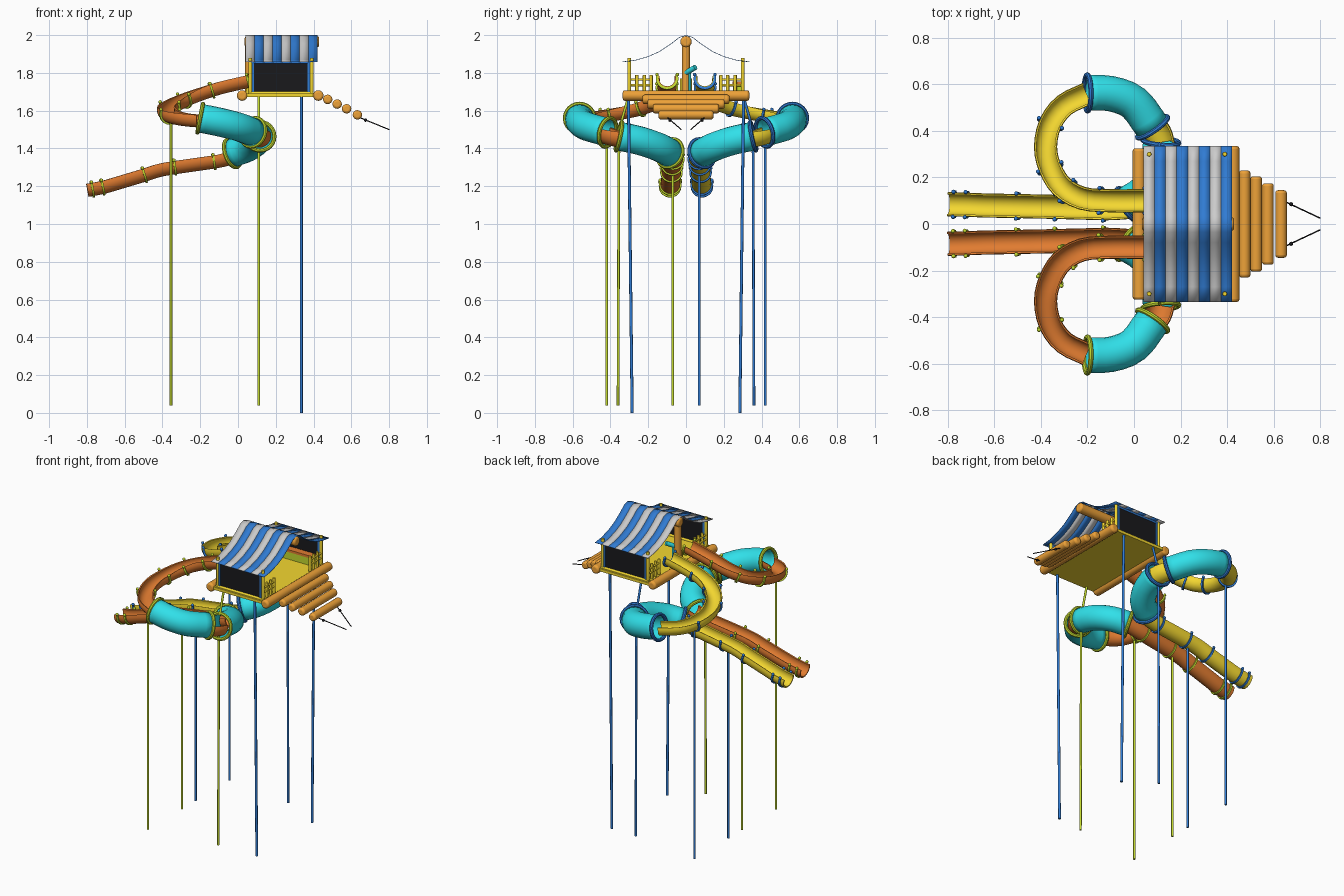
import bpy, bmesh, math
from mathutils import Vector as V

if "Cube" in bpy.data.objects:
    bpy.data.objects.remove(bpy.data.objects["Cube"])

COL = dict(orange=(.85, .36, .04), red=(.75, .2, .03), yellow=(.9, .68, .03), cyan=(.03, .75, .82),
           blue=(.03, .2, .65), lime=(.55, .7, .03), white=(.65, .65, .65), black=(.01, .01, .012))
MATS = {}


def finish(name, bm, color, smooth=True, solid=0, bevel=0):
    bmesh.ops.recalc_face_normals(bm, faces=bm.faces[:])
    me = bpy.data.meshes.new(name)
    bm.to_mesh(me)
    bm.free()
    ob = bpy.data.objects.new(name, me)
    bpy.context.collection.objects.link(ob)
    if color not in MATS:
        MATS[color] = bpy.data.materials.new(color)
        MATS[color].diffuse_color = (*COL[color], 1)
    me.materials.append(MATS[color])
    if solid:
        m = ob.modifiers.new("thickness", 'SOLIDIFY')
        m.thickness = solid
    if bevel:
        m = ob.modifiers.new("rounding", 'BEVEL')
        m.width, m.segments, m.limit_method = bevel, 3, 'ANGLE'
    if smooth:
        bpy.ops.object.select_all(action='DESELECT')
        bpy.context.view_layer.objects.active = ob
        ob.select_set(True)
        bpy.ops.object.shade_smooth_by_angle(angle=math.radians(40))
    return ob


def rod(name, p, q, r, color, n=12, bevel=0):
    p, q = V(p), V(q)
    bm = bmesh.new()
    bmesh.ops.create_cone(bm, cap_ends=True, segments=n, radius1=r, radius2=r, depth=(q - p).length)
    rot = (q - p).to_track_quat('Z', 'Y').to_matrix().to_4x4()
    rot.translation = (p + q) / 2
    bm.transform(rot)
    return finish(name, bm, color, bevel=bevel)


def box(name, lo, hi, color):
    bm = bmesh.new()
    bmesh.ops.create_cube(bm, size=1)
    for v in bm.verts:
        v.co = [a + (c + .5) * (b - a) for a, b, c in zip(lo, hi, v.co)]
    return finish(name, bm, color, smooth=False)


def ball(name, p, r, color):
    bm = bmesh.new()
    bmesh.ops.create_uvsphere(bm, u_segments=12, v_segments=8, radius=r)
    bmesh.ops.translate(bm, verts=bm.verts[:], vec=p)
    return finish(name, bm, color)


def spline(pts, k=3):
    # Catmull-Rom path through the points
    P = [V(p) for p in pts]
    P = [2 * P[0] - P[1]] + P + [2 * P[-1] - P[-2]]
    out = []
    for a, b, c, d in zip(P, P[1:], P[2:], P[3:]):
        for i in range(k):
            t = i / k
            out.append(.5 * (2 * b + (c - a) * t + (2 * a - 5 * b + 4 * c - d) * t * t
                             + (3 * b - a - 3 * c + d) * t ** 3))
    return out + [P[-2]]


def frame(path, i):
    t = (path[min(i + 1, len(path) - 1)] - path[max(i - 1, 0)]).normalized()
    side = t.cross(V((0, 0, 1))).normalized()
    return t, side, side.cross(t)


def sweep(name, path, prof, color, caps=True, solid=0):
    bm = bmesh.new()
    rows = []
    for i, p in enumerate(path):
        _, s, u = frame(path, i)
        rows.append([bm.verts.new(p + s * a + u * b) for a, b in prof])
    n = len(prof)
    for A, B in zip(rows, rows[1:]):
        for j in range(n):
            bm.faces.new((A[j], A[(j + 1) % n], B[(j + 1) % n], B[j]))
    if caps:
        bm.faces.new(rows[0])
        bm.faces.new(rows[-1])
    return finish(name, bm, color, solid=solid)


def arc(r, a0, a1, n):
    return [(r * math.cos(math.radians(a0 + (a1 - a0) * i / n)),
             r * math.sin(math.radians(a0 + (a1 - a0) * i / n))) for i in range(n + 1)]


def channel(r, th):
    return arc(r, -200, 20, 14) + arc(r - th, 20, -200, 14)


def ring(name, p, t, r, minor, color):
    bpy.ops.mesh.primitive_torus_add(major_segments=24, minor_segments=8, major_radius=r, minor_radius=minor)
    src = bpy.context.object
    bm = bmesh.new()
    bm.from_mesh(src.data)
    bpy.data.objects.remove(src)
    m = V(t).to_track_quat('Z', 'Y').to_matrix().to_4x4()
    m.translation = p
    bm.transform(m)
    finish(name, bm, color)


def clip(name, path, i, color):
    # U-shaped bracket with rim lugs around an open channel
    t, s, u = frame(path, i)
    sweep(name, [path[i] - t * .006, path[i] + t * .006], channel(.06, .013), color)
    for k in (-1, 1):
        ball(name + "_lug", path[i] + s * k * .054 + u * .022, .009, color)


# Water slides, one each side
UPPER = [(.05, .10, 1.77), (-.1, .10, 1.735), (-.22, .11, 1.695), (-.31, .16, 1.655), (-.36, .24, 1.625),
         (-.38, .33, 1.605), (-.36, .43, 1.585), (-.3, .51, 1.57), (-.2, .56, 1.56)]
TUBE1 = [(-.2, .563, 1.56), (-.1, .56, 1.54), (0, .52, 1.515), (.08, .415, 1.485)]
MID = [(.06, .44, 1.49), (.10, .39, 1.475), (.115, .34, 1.465)]
TUBE2 = [(.115, .355, 1.465), (.10, .24, 1.44), (.05, .14, 1.405), (-.03, .085, 1.375)]
LOWER = [(0, .075, 1.375), (-.1, .068, 1.35), (-.2, .07, 1.335), (-.4, .075, 1.305), (-.5, .077, 1.275),
         (-.65, .08, 1.23), (-.72, .083, 1.21), (-.8, .085, 1.195)]
for s, side, main, trim in ((-1, "front", "red", "lime"), (1, "back", "yellow", "blue")):
    up, t1, mid, t2, low = [spline([(x, y * s, z) for x, y, z in p], 3)
                            for p in (UPPER, TUBE1, MID, TUBE2, LOWER)]
    sweep(side + "_upper_slide", up, channel(.05, .008), main)
    sweep(side + "_middle_slide", mid, channel(.062, .008), main)
    sweep(side + "_lower_slide", low, channel(.052, .008), main)
    tube = arc(.076, 0, 360, 20)[:-1]
    sweep(side + "_upper_tube", t1, tube, "cyan", caps=False, solid=.006)
    sweep(side + "_lower_tube", t2, tube, "cyan", caps=False, solid=.006)
    for path in (t1, t2):
        for i in (0, len(path) - 1):
            ring(side + "_tube_ring", path[i], frame(path, i)[0], .078, .011, trim)
    for path, ids in ((up, (0, 4, 8, 12, 18)), (low, (4, 8, 12, 18, 20))):
        for i in ids:
            clip(side + "_slide_bracket", path, i, trim)
    # Support poles
    rod(side + "_loop_pole", (-.355, .42 * s, .04), (-.355, .42 * s, 1.54), .007, trim)
    rod(side + "_exit_pole", (-.355, .07 * s, .04), (-.355, .07 * s, 1.26), .007, trim)
    rod(side + "_tube_pole", (.11, .36 * s, .04), (.11, .355 * s, 1.40), .007, trim)
    rod(side + "_tube_brace", (.11, .345 * s, 1.53), (.11, .30 * s, 1.69), .007, trim)
    rod(side + "_house_leg", (.335, .285 * s, 0), (.335, .305 * s, 1.69), .008, "blue")

    # House side wall
    y = .3 * s
    box(side + "_net", (.075, y - .002, 1.70), (.385, y + .002, 1.855), "black")
    rod(side + "_sill", (.055, y, 1.692), (.4, y, 1.692), .01, "yellow")
    rod(side + "_top_rail", (.06, y, 1.855), (.395, y, 1.855), .007, "blue")
    for x, xb in ((.065, .08), (.39, .375)):
        rod(side + "_corner_post", (x, y, 1.68), (x, y, 1.88), .01, "yellow", bevel=.003)
        box(side + "_net_frame", (xb - .006, y - .006, 1.70), (xb + .006, y + .006, 1.855), "blue")
        # End railings beside the openings
        for z in (1.735, 1.765):
            rod(side + "_railing_bar", (x, .18 * s, z), (x, y, z), .006, "yellow")
        for yy in (.185, .22, .26):
            rod(side + "_picket", (x, yy * s, 1.69), (x, yy * s, 1.79), .009, "yellow", bevel=.003)
    # Ladder rope
    rod(side + "_rope", (.64, .10 * s, 1.565), (.8, .025 * s, 1.50), .003, "black", n=8)
    ball(side + "_rope_knot", (.675, .085 * s, 1.55), .009, "black")
    rod(side + "_centre_picket", (.05, .025 * s, 1.69), (.05, .025 * s, 1.77), .008, "yellow")

# Deck and logs
box("deck_floor", (.02, -.32, 1.672), (.42, .32, 1.69), "yellow")
for x, z, w, r in ((.022, 1.68, .325, .028), (.425, 1.68, .335, .028), (.475, 1.66, .23, .025),
                   (.525, 1.635, .205, .025), (.575, 1.61, .175, .025), (.632, 1.578, .145, .025)):
    rod("log", (x, -w, z), (x, w, z), r, "orange", n=16, bevel=.012)

# Roof: sagging striped canvas over a ridge log
HALF = [(0, 2.0), (.035, 1.99), (.08, 1.955), (.14, 1.915), (.20, 1.888), (.27, 1.868), (.335, 1.86)]
LINE = [(-y, z) for y, z in HALF[:0:-1]] + HALF
W = .382 / 8
for i in range(8):
    bm = bmesh.new()
    rows = [[bm.verts.new((.04 + W * (i + k), y, z)) for k in (0, 1)] for y, z in LINE]
    for a, b in zip(rows, rows[1:]):
        bm.faces.new((a[0], a[1], b[1], b[0]))
    finish("roof_stripe", bm, ("white", "blue")[i % 2], solid=.003)
rod("ridge_log", (.035, 0, 1.965), (.43, 0, 1.965), .03, "orange", n=16, bevel=.012)
rod("ridge_post", (.06, 0, 1.69), (.06, 0, 1.95), .022, "orange", n=16)

# Spyglass and bench on the deck
rod("spyglass", (.07, .0, 1.80), (.11, .05, 1.83), .014, "cyan")
rod("spyglass_stand", (.08, .02, 1.69), (.08, .02, 1.81), .006, "cyan")
box("bench", (.14, .25, 1.69), (.36, .29, 1.74), "lime")
box("bench_cushion", (.14, .245, 1.74), (.36, .29, 1.755), "red")

for m in bpy.data.materials:
    if m.users and not m.is_grease_pencil:
        m.use_nodes = True
        m.node_tree.nodes["Principled BSDF"].inputs["Base Color"].default_value = m.diffuse_color
